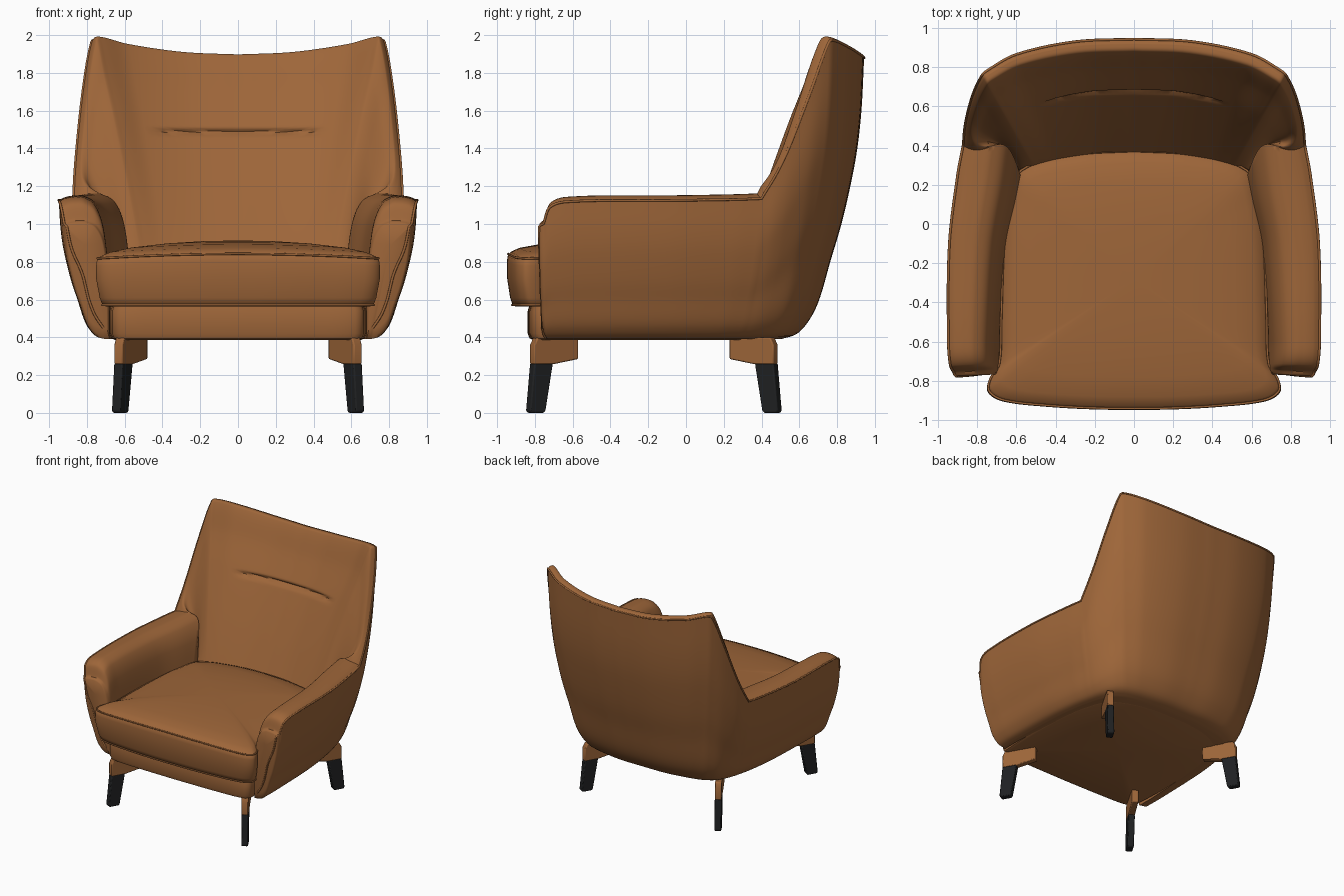
import bpy, bmesh, math
from mathutils import Vector

if "Cube" in bpy.data.objects:
    bpy.data.objects.remove(bpy.data.objects["Cube"])


def material(name, rgb):
    m = bpy.data.materials.new(name)
    m.use_nodes = True
    m.diffuse_color = (*rgb, 1)
    bsdf = m.node_tree.nodes["Principled BSDF"]
    bsdf.inputs["Base Color"].default_value = (*rgb, 1)
    bsdf.inputs["Roughness"].default_value = 0.6
    return m


LEATHER = material("tan leather", (0.34, 0.132, 0.041))
BLACK = material("black leg", (0.014, 0.015, 0.016))


def spline(points, steps, sharp=()):
    """Smooth curve through points of any dimension; corners at sharp indices."""
    p = [Vector(q) for q in points]
    out = []

    def tangent(i, seg):
        a, b = (seg, seg + 1) if i in sharp else (max(i - 1, 0), min(i + 1, len(p) - 1))
        return (p[b] - p[a]).normalized() * (p[seg + 1] - p[seg]).length

    for i in range(len(p) - 1):
        m0, m1 = tangent(i, i), tangent(i + 1, i)
        for k in range(steps):
            t = k / steps
            u = 1 - t
            out.append(p[i] * (u * u * (1 + 2 * t)) + p[i + 1] * (t * t * (3 - 2 * t))
                       + m0 * (t * u * u) - m1 * (t * t * u))
    return out + [p[-1]]


def finish(name, bm, mat, mirror=True, angle=40):
    bmesh.ops.remove_doubles(bm, verts=bm.verts, dist=0.0004)
    bmesh.ops.recalc_face_normals(bm, faces=bm.faces)
    mesh = bpy.data.meshes.new(name)
    bm.to_mesh(mesh)
    bm.free()
    ob = bpy.data.objects.new(name, mesh)
    bpy.context.collection.objects.link(ob)
    mesh.materials.append(mat)
    bpy.ops.object.select_all(action="DESELECT")
    ob.select_set(True)
    bpy.context.view_layer.objects.active = ob
    bpy.ops.object.shade_smooth_by_angle(angle=math.radians(angle))
    if mirror:
        mod = ob.modifiers.new("mirror", "MIRROR")
        mod.use_clip = True
        mod.merge_threshold = 0.002
    return ob


def loft(rows, closed):
    bm = bmesh.new()
    grid = [[bm.verts.new(c) for c in row] for row in rows]
    n = len(grid[0])
    for a, b in zip(grid, grid[1:]):
        for j in range(n if closed else n - 1):
            k = (j + 1) % n
            bm.faces.new((a[j], a[k], b[k], b[j]))
    return bm, grid


def piping(name, half, radius=0.007):
    """Welt cord along a half path that ends on the centre line."""
    pts = list(half) + [Vector((-c.x, c.y, c.z)) for c in reversed(half[:-1])]
    cu = bpy.data.curves.new(name, "CURVE")
    cu.dimensions = "3D"
    cu.bevel_depth = radius
    cu.bevel_resolution = 2
    s = cu.splines.new("POLY")
    s.points.add(len(pts) - 1)
    for q, c in zip(s.points, pts):
        q.co = (*c, 1)
    cu.materials.append(LEATHER)
    bpy.context.collection.objects.link(bpy.data.objects.new(name, cu))


# Wraparound shell: rim xyz, bottom xy, inner foot xy, arm-to-back blend, rearward bow
BOTTOM, FOOT = 0.39, 0.7
stations = spline([
    (.92, -.755, 1.0, .70, -.735, .68, -.745, 0, 0),
    (.937, -.72, 1.09, .70, -.69, .68, -.71, 0, 0),
    (.947, -.6, 1.12, .70, -.57, .68, -.59, 0, 0),
    (.942, -.1, 1.125, .68, -.1, .645, -.12, 0, 0),
    (.9, .25, 1.13, .65, .13, .59, .1, 0, .06),
    (.872, .4, 1.135, .62, .25, .565, .2, 0, .14),
    (.857, .53, 1.37, .59, .34, .56, .22, .9, .07),
    (.822, .66, 1.7, .55, .41, .54, .24, 1, .02),
    (.777, .755, 1.957, .49, .45, .49, .255, 1, 0),
    (.748, .783, 1.972, .45, .465, .45, .265, 1, 0),
    (.6, .865, 1.935, .35, .48, .36, .28, 1, 0),
    (.3, .93, 1.893, .18, .5, .18, .3, 1, 0),
    (0, .943, 1.88, 0, .5, 0, .305, 1, 0)], 7, sharp=(5,))
bulge = spline([(0, 0), (.022, .21), (.08, .37), (.15, .475), (.28, .6), (.41, .73),
                (.55, .84), (.68, .92), (.82, .97), (1, 1)], 4)
ARM = [(0, 1), (.12, 1.04), (.3, 1.06), (.5, 1.05), (.72, .95), (.88, .68), (1, 0)]
BACK = [(0, 1), (.04, 1.014), (.1, 1.005), (.25, .84), (.43, .66), (.7, .36), (1, 0)]

columns = []
for s in stations:
    rim, low, foot = Vector(s[0:3]), Vector((s[3], s[4], BOTTOM)), Vector((s[5], s[6], FOOT))
    col = []
    for v, g in bulge:
        c = low.lerp(rim, g)
        c.z = BOTTOM + v * (rim.z - BOTTOM)
        col.append(c)
    w = 1 - (1 - min(max(s[7], 0), 1)) ** 2
    blend = [Vector(a).lerp(Vector(b), w) for a, b in zip(ARM, BACK)]
    for f, h in spline(blend, 22)[1:]:
        c = rim.lerp(foot, f)
        c.z = FOOT + h * (rim.z - FOOT)
        c.y += s[8] * math.sin(math.pi * f * f)
        # stitched crease across the backrest
        fade = min(max((0.46 - c.x) / 0.06, 0), 1)
        c.y += 0.024 * fade * w * math.exp(-((c.z - 1.487) / 0.014) ** 2)
        col.append(c)
    col.append(Vector((foot.x, foot.y, BOTTOM)))
    columns.append(col)

# Rounded front faces of the arms, with a seam bowed across each
first = columns[0]
mid = sum(first, Vector((0, 0, 0))) / len(first)
caps = []
for scale, push in ((0.88, 0.022), (0.96, 0.013)):
    caps.append([Vector((*mid.lerp(c, scale).xz, c.y - push)).xzy for c in first])
bm, grid = loft(caps + columns, True)
centre = sum(caps[0], Vector((0, 0, 0))) / len(first)
tip = bm.verts.new(centre)
for a, b in zip(grid[0], grid[0][1:] + grid[0][:1]):
    bm.faces.new((a, b, tip))
finish("shell", bm, LEATHER, angle=50)
edge = len(bulge) - 1
seam = [caps[0][k].lerp(centre, 0.42 * math.sin(math.pi * k / edge)) for k in range(edge + 1)]
piping("shell_piping", seam + [caps[1][edge]] + [col[edge] for col in columns])


# Stacked rings of one half outline, for the cushion and the base
def rings(outline, stack, centre, droop=0):
    out = []
    for scale, z in stack:
        out.append([Vector((c.x * scale, centre + (c.y - centre) * scale,
                            z - droop * max(z - 0.6, 0) * (c.x * scale) ** 2)) for c in outline])
    return out


DROOP = 0.18
cushion = spline([(0, -.948), (.2, -.946), (.45, -.932), (.67, -.905), (.745, -.86), (.742, -.8),
                  (.695, -.72), (.685, -.5), (.67, -.1), (.64, .12), (.58, .28), (.3, .36),
                  (0, .38)], 6)
stack = [(0, .563), (.93, .563), (.955, .57), (.975, .61), (1, .72), (1, .8), (.995, .83),
         (.97, .853), (.9, .874), (.75, .892), (.5, .905), (.25, .911), (0, .913)]
bm, _ = loft(rings(cushion, stack, -.28, DROOP), False)
finish("seat_cushion", bm, LEATHER, angle=60)
for label, ring in (("top", (.99, .842)), ("bottom", (.958, .571))):
    path = rings(cushion, [ring], -.28, DROOP)[0]
    piping("cushion_piping_" + label, path, 0.006)

base = spline([(0, -.838), (.4, -.832), (.62, -.815), (.665, -.77), (.67, -.1), (.58, .3),
               (.42, .42), (.18, .475), (0, .48)], 5)
stack = [(0, .387), (.96, .387), (.985, .395), (1, .42), (1, .54), (.98, .58), (0, .58)]
bm, _ = loft(rings(base, stack, -.2), False)
finish("seat_base", bm, LEATHER)


# Legs: diagonal bracket plates with tapered black feet
def plate(name, profile, mat, side, mid_y, depth):
    out = Vector((0.5 * side, 0.866 * depth, 0))
    across = Vector((-out.y, out.x, 0)) * 0.026
    corner = Vector((0.635 * side, mid_y + 0.645 * depth, 0))
    bm = bmesh.new()
    loops = []
    for sgn in (-1, 1):
        loops.append([bm.verts.new(corner + out * d + across * sgn + Vector((0, 0, z)))
                      for d, z in profile])
        bm.faces.new(loops[-1])
    n = len(profile)
    for i in range(n):
        j = (i + 1) % n
        bm.faces.new((loops[0][i], loops[0][j], loops[1][j], loops[1][i]))
    ob = finish(name, bm, mat, mirror=False, angle=30)
    bev = ob.modifiers.new("bevel", "BEVEL")
    bev.width = 0.007
    bev.segments = 2


BRACKET = [(-.27, .40), (-.27, .285), (-.12, .258), (0, .258), (0, .36), (-.02, .40)]
FOOT_SHAPE = [(-.115, .262), (0, .262), (.025, .012), (.015, 0), (-.06, 0), (-.07, .012)]
for row, depth in (("front", -1), ("rear", 1)):
    for hand, side in (("left", 1), ("right", -1)):
        plate(f"{row}_{hand}_bracket", BRACKET, LEATHER, side, -.17, depth)
        plate(f"{row}_{hand}_leg", FOOT_SHAPE, BLACK, side, -.17, depth)
